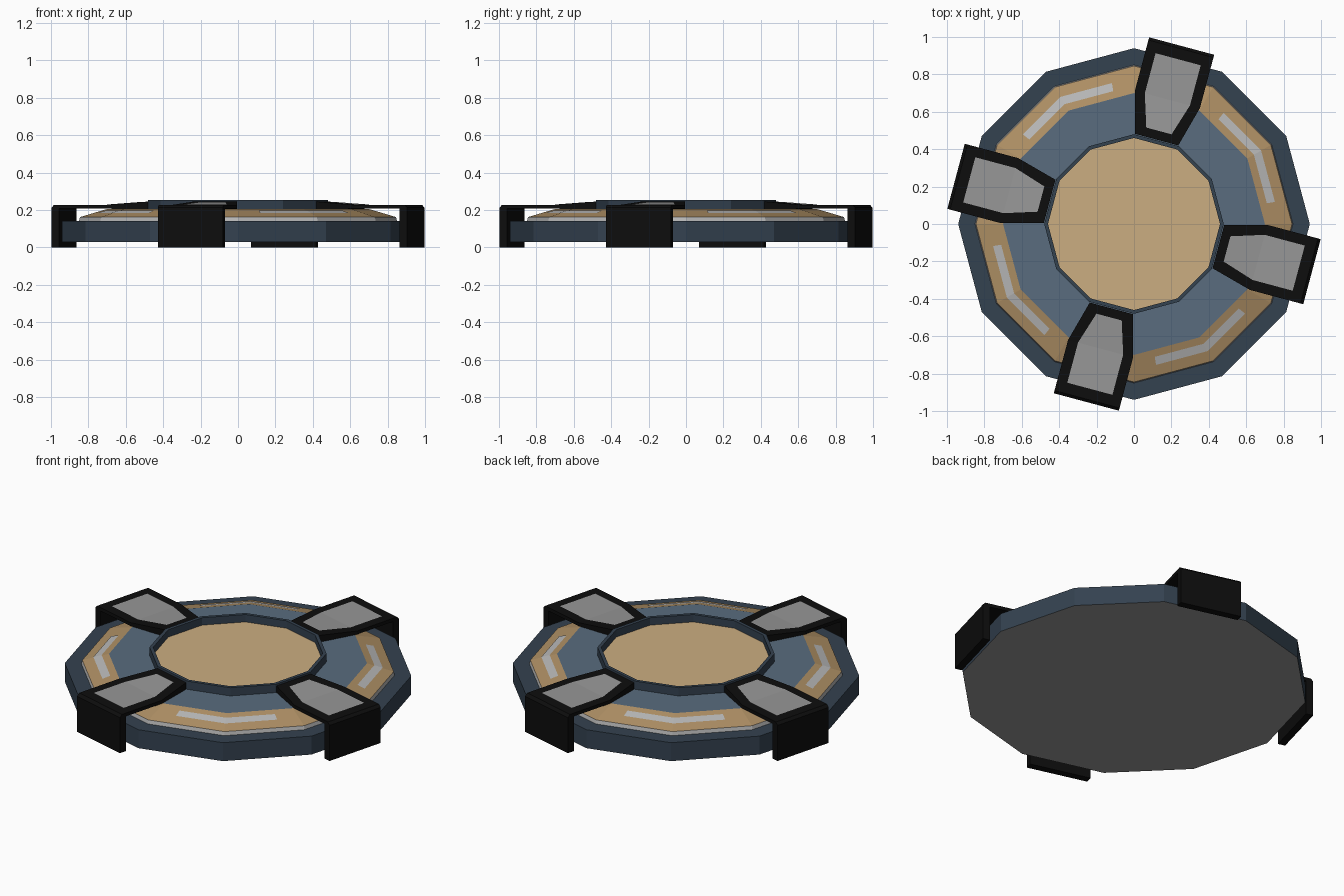
import bpy
from math import cos, sin, pi, radians

if "Cube" in bpy.data.objects:
    bpy.data.objects.remove(bpy.data.objects["Cube"])

SIDES = 12


def material(name, rgb):
    m = bpy.data.materials.new(name)
    m.diffuse_color = (*rgb, 1)
    m.use_nodes = True
    m.node_tree.nodes["Principled BSDF"].inputs["Base Color"].default_value = m.diffuse_color
    return m


NAVY = material("dark_blue", (0.034, 0.054, 0.08))
BLUE = material("slate_blue", (0.10, 0.15, 0.21))
TAN = material("tan", (0.60, 0.42, 0.22))
BRONZE = material("bronze", (0.43, 0.28, 0.13))
SILVER = material("silver", (0.48, 0.48, 0.48))
GREY = material("grey", (0.31, 0.31, 0.31))
BLACK = material("black", (0.004, 0.004, 0.004))


def make(name, verts, faces, mat):
    me = bpy.data.meshes.new(name)
    me.from_pydata(verts, [], faces)
    me.materials.append(mat)
    ob = bpy.data.objects.new(name, me)
    bpy.context.collection.objects.link(ob)
    return ob


def polar(r, k, z):
    a = 2 * pi * k / SIDES
    return (r * cos(a), r * sin(a), z)


def band(name, profile, mat):
    """Sweep an (r, z) profile around the twelve-sided outline."""
    verts = [polar(r, k, z) for r, z in profile for k in range(SIDES)]
    faces = []
    for i in range(len(profile) - 1):
        for k in range(SIDES):
            a, b = i * SIDES + k, i * SIDES + (k + 1) % SIDES
            faces.append((a, b, b + SIDES, a + SIDES))
    return make(name, verts, faces, mat)


def disc(name, r, z, mat, up=True):
    order = range(SIDES) if up else range(SIDES - 1, -1, -1)
    return make(name, [polar(r, k, z) for k in range(SIDES)], [tuple(order)], mat)


# Body, from the outside in
disc("underside", 0.94, 0.03, GREY, up=False)
band("base", [(0.94, 0.03), (0.94, 0.14), (0.85, 0.14)], NAVY)
band("silver_step", [(0.85, 0.14), (0.845, 0.162)], SILVER)
band("sloped_band", [(0.845, 0.162), (0.70, 0.205)], BRONZE)
band("upper_ring", [(0.70, 0.205), (0.48, 0.205)], BLUE)
band("rim", [(0.48, 0.205), (0.48, 0.254), (0.46, 0.254), (0.46, 0.21)], NAVY)
disc("centre_plate", 0.46, 0.21, TAN)


# Bent light strips lying on the sloped band
def slope_point(r, k, t):
    z = 0.162 + (0.845 - r) / 0.145 * 0.043 + 0.003
    p, q = polar(r, k, z), polar(r, k + (1 if t > 0 else -1), z)
    return tuple(a + (b - a) * abs(t) for a, b in zip(p, q))


for n in range(4):
    pts = [slope_point(r, 1 + 3 * n, t) for r in (0.785, 0.74) for t in (-0.7, 0, 0.7)]
    make(f"light_strip_{n}", pts, [(0, 1, 4, 3), (1, 2, 5, 4)], SILVER)

# Clamps: bent plates lofted through (radius, half width, outer z, inner radius, inner z)
SECTIONS = [
    (0.467, 0.12, 0.245, 0.467, 0.204),
    (0.69, 0.18, 0.227, 0.69, 0.207),
    (0.970, 0.18, 0.227, 0.943, 0.207),
    (0.985, 0.18, 0.212, 0.942, 0.200),
    (0.985, 0.18, 0.0, 0.942, 0.0),
]
PANEL = [(0.515, 0.07, 0.2431), (0.69, 0.125, 0.229), (0.912, 0.125, 0.229)]

for n in range(4):
    turn = radians(-15 + 90 * n)
    v, f = [], []
    for u, w, z, ui, zi in SECTIONS:
        v += [(u, -w, z), (u, w, z), (ui, w, zi), (ui, -w, zi)]
    for i in range(len(SECTIONS) - 1):
        for j in range(4):
            a, b = 4 * i + j, 4 * i + (j + 1) % 4
            f.append((a, a + 4, b + 4, b))
    f += [(0, 1, 2, 3), tuple(4 * len(SECTIONS) - 1 - j for j in range(4))]
    make(f"clamp_{n}", v, f, BLACK).rotation_euler.z = turn

    # Grey inlay on the clamp top
    v = [(u, s * w, z) for u, w, z in PANEL for s in (-1, 1)]
    make(f"clamp_inlay_{n}", v, [(0, 2, 3, 1), (2, 4, 5, 3)], GREY).rotation_euler.z = turn
